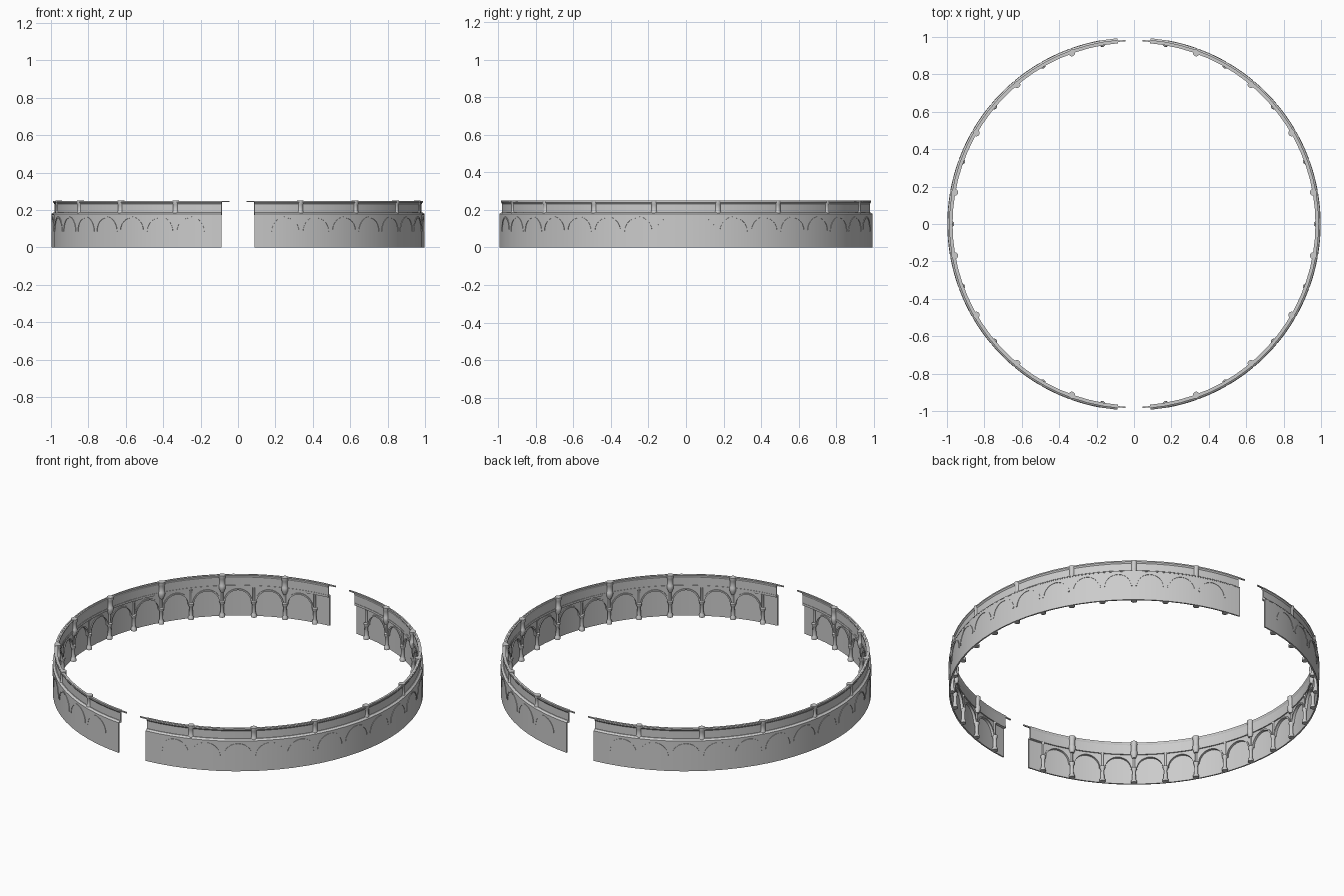
import bpy, bmesh
from math import sin, cos, pi, radians

if "Cube" in bpy.data.objects:
    bpy.data.objects.remove(bpy.data.objects["Cube"])

SIDES = (0, 180)      # the ring is two mirrored half circles with gaps at front and back
END = 84.9            # wall end angle in degrees
BAY = 10              # angle of one arch bay


def polar(r, deg, z):
    return (r * cos(radians(deg)), r * sin(radians(deg)), z)


def finish(name, bm, angle=30):
    bmesh.ops.recalc_face_normals(bm, faces=bm.faces)
    me = bpy.data.meshes.new(name)
    bm.to_mesh(me)
    bm.free()
    ob = bpy.data.objects.new(name, me)
    bpy.context.collection.objects.link(ob)
    bpy.ops.object.select_all(action='DESELECT')
    ob.select_set(True)
    bpy.context.view_layer.objects.active = ob
    bpy.ops.object.shade_smooth_by_angle(angle=radians(angle))
    return ob


def loft(bm, rings):
    """Skin closed cross-sections and cap both ends."""
    vs = [[bm.verts.new(p) for p in ring] for ring in rings]
    n = len(vs[0])
    for a, b in zip(vs, vs[1:]):
        for i in range(n):
            j = (i + 1) % n
            bm.faces.new((a[i], a[j], b[j], b[i]))
    bm.faces.new(vs[0])
    bm.faces.new(vs[-1])


def ring_sweep(name, profile, end=END, n=36):
    """Sweep an (r, z) profile round both half circles."""
    bm = bmesh.new()
    for s in SIDES:
        loft(bm, [[polar(r, s - end + 2 * end * i / n, z) for r, z in profile]
                  for i in range(n + 1)])
    return finish(name, bm)


def box(r0, r1, z0, z1):
    return [(r0, z0), (r1, z0), (r1, z1), (r0, z1)]


def columns(name, profile, angles, r, seg=12):
    """Turn an (radius, z) profile at every angle."""
    bm = bmesh.new()
    for s in SIDES:
        for a in angles:
            cx, cy, _ = polar(r, s + a, 0)
            loft(bm, [[(cx + q * cos(2 * pi * k / seg), cy + q * sin(2 * pi * k / seg), z)
                       for k in range(seg)] for q, z in profile])
    return finish(name, bm, 40)


# Walls, ledge, cornice and the thin rail that runs on past the wall ends
ring_sweep("lower_wall", box(0.988, 0.996, 0, 0.178))
ring_sweep("upper_wall", box(0.974, 0.982, 0.178, 0.238))
ring_sweep("ledge", [(0.972, 0.174), (0.997, 0.174), (0.997, 0.179),
                     (0.986, 0.187), (0.972, 0.187)])
ring_sweep("cornice", [(0.974, 0.232), (0.982, 0.232), (0.988, 0.24),
                       (0.988, 0.247), (0.970, 0.247), (0.970, 0.24)])
ring_sweep("top_rail", box(0.978, 0.985, 0.242, 0.249), 87.4)

# Arch outline as (angle offset, height) points
SPRING, RISE, HALF, STEPS = 0.085, 0.072, 4.1, 14


def arch(grow=0.0):
    deg = HALF + grow / 0.0171
    return [(-deg * cos(pi * k / STEPS), SPRING + (RISE + grow) * sin(pi * k / STEPS))
            for k in range(STEPS + 1)]


# Arch mouldings, just breaking through the outer face, and the spandrels over them
mould, spandrel = bmesh.new(), bmesh.new()
for s in SIDES:
    for b in range(-8, 8):
        mid = s + (b + 0.5) * BAY
        inner, outer = arch(), arch(0.008)
        loft(mould, [[polar(0.973, mid + i[0], i[1]), polar(0.998, mid + i[0], i[1]),
                      polar(0.998, mid + o[0], o[1]), polar(0.973, mid + o[0], o[1])]
                     for i, o in zip(inner, outer)])
        pts = [(-BAY / 2, SPRING)] + inner + [(BAY / 2, SPRING)]
        loft(spandrel, [[polar(0.978, mid + a, z), polar(0.989, mid + a, z),
                         polar(0.989, mid + a, 0.178), polar(0.978, mid + a, 0.178)]
                        for a, z in pts])
finish("arch_mouldings", mould)
finish("spandrels", spandrel)

# Columns under every arch springing, slim shafts above them
every = range(-80, 81, BAY)
columns("arch_columns", [(0.016, 0), (0.016, 0.012), (0.012, 0.018), (0.0105, 0.025),
                         (0.009, 0.07), (0.011, 0.074), (0.015, 0.086),
                         (0.015, 0.092), (0.007, 0.096)], every, 0.977)
columns("slim_shafts", [(0.006, 0.09), (0.006, 0.165), (0.010, 0.176)], every, 0.978)

# Heavy round piers on the upper wall at every second column
columns("upper_piers", [(0.010, 0.150), (0.018, 0.172), (0.018, 0.190), (0.0155, 0.194),
                        (0.0155, 0.228), (0.018, 0.234), (0.018, 0.250)],
        range(-70, 71, 2 * BAY), 0.973, 16)
